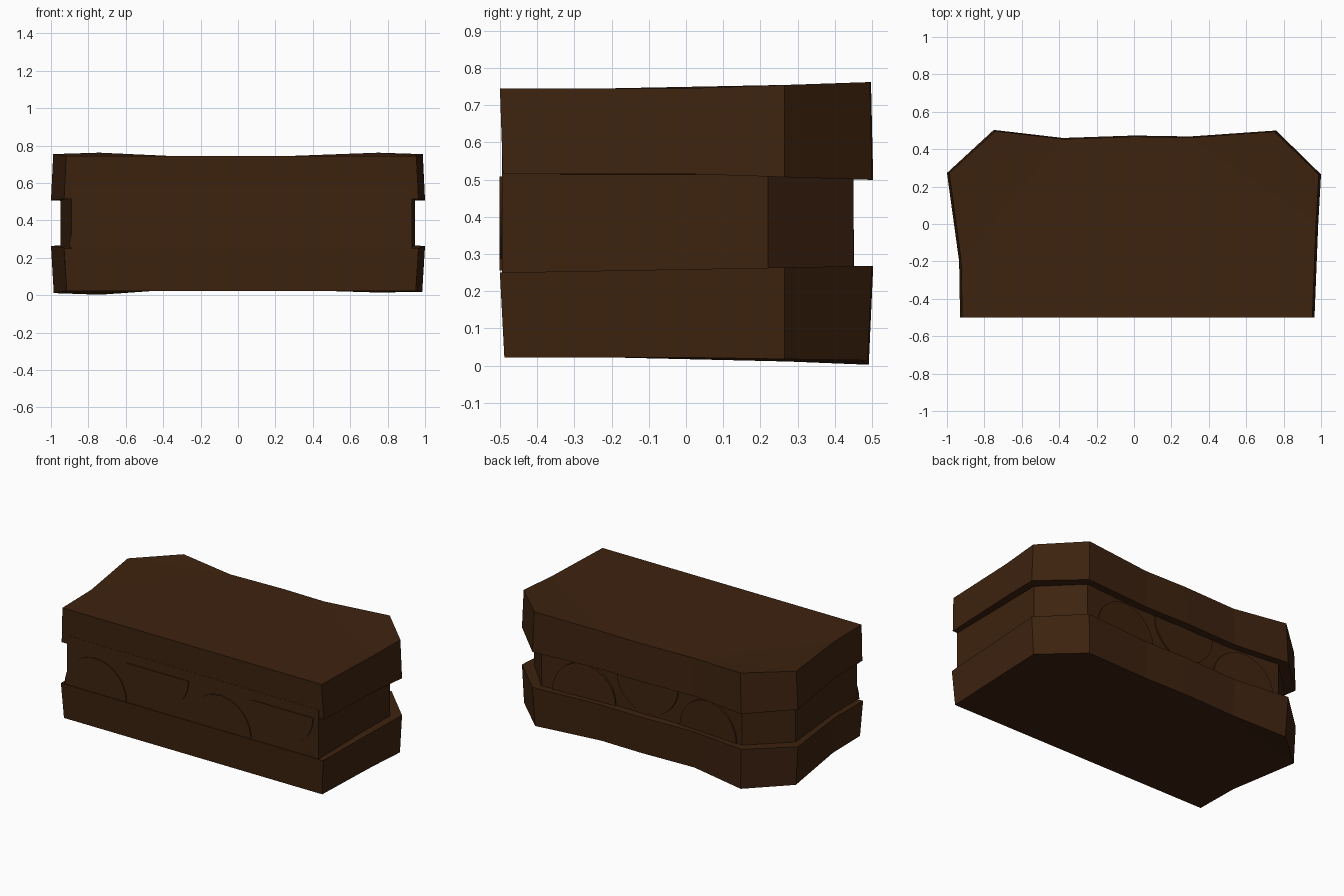
import bpy, bmesh, math
from mathutils import Matrix, Vector

cube = bpy.data.objects.get("Cube")
if cube:
    bpy.data.objects.remove(cube, do_unlink=True)

brown = bpy.data.materials.new("dark_brown")
brown.use_nodes = True
COLOR = (0.047, 0.0165, 0.0048, 1)
brown.diffuse_color = COLOR
bsdf = brown.node_tree.nodes["Principled BSDF"]
bsdf.inputs["Base Color"].default_value = COLOR
bsdf.inputs["Roughness"].default_value = 0.8


def finish(name, bm):
    bmesh.ops.recalc_face_normals(bm, faces=bm.faces)
    mesh = bpy.data.meshes.new(name)
    bm.to_mesh(mesh)
    bm.free()
    mesh.materials.append(brown)
    obj = bpy.data.objects.new(name, mesh)
    bpy.context.collection.objects.link(obj)
    return obj


def slab(name, low, high, low_z, high_z):
    """Join two outlines; each height is a function of x and y."""
    bm = bmesh.new()
    a = [bm.verts.new((x, y, low_z(x, y))) for x, y in low]
    b = [bm.verts.new((x, y, high_z(x, y))) for x, y in high]
    n = len(a)
    for i in range(n):
        j = (i + 1) % n
        bm.faces.new((a[i], a[j], b[j], b[i]))
    caps = [bm.faces.new(a[::-1]), bm.faces.new(b)]
    bmesh.ops.triangulate(bm, faces=caps)
    return finish(name, bm)


# Outline with a straight front, clipped rear corners and a hollow back
WIDE = [(-.93, -.5), (.965, -.5), (.985, .0), (1, .265), (.76, .5), (.3, .468),
        (0, .473), (-.38, .46), (-.75, .503), (-1, .273), (-.935, -.2)]
BAND = [(-.89, -.495), (.93, -.495), (.935, -.05), (.945, .22), (.73, .45), (.3, .418),
        (0, .423), (-.38, .412), (-.72, .45), (-.95, .225), (-.9, -.2)]


def taper(outline, sx, front, back):
    return [(x * sx, y + (front if y < -.4 else back if y > .4 else 0)) for x, y in outline]


def rear(y):
    return max(0, y) / .5


slab("bottom_slab", taper(WIDE, .985, .012, -.012), WIDE,
     lambda x, y: .022 - (.02 if x < -.6 else .008) * rear(y) * (abs(x) > .5) + .006 * (abs(x) < .5),
     lambda x, y: .25 + .018 * min(1, y + .5))
slab("middle_band", BAND, BAND, lambda x, y: .2, lambda x, y: .57)
slab("top_slab", taper(WIDE, 1, .008, 0), taper(WIDE, .988, 0, -.006),
     lambda x, y: .515 - .016 * rear(y),
     lambda x, y: .745 + .017 * rear(y) * (abs(x) > .5))


def half_disc(name, start, end, base_z, up, out):
    """Thin raised half disc spanning two points on a wall."""
    p, q = Vector((*start, base_z)), Vector((*end, base_z))
    centre, along = (p + q) / 2, (q - p) / 2
    rise = Vector((0, 0, along.length * (1 if up else -1)))
    bm = bmesh.new()
    steps = 20
    rim = [centre + along * math.cos(math.pi * i / steps) + rise * math.sin(math.pi * i / steps)
           for i in range(steps + 1)]
    face = bm.faces.new([bm.verts.new(v) for v in rim])
    moved = bmesh.ops.extrude_face_region(bm, geom=[face])["geom"]
    verts = [v for v in moved if isinstance(v, bmesh.types.BMVert)]
    bmesh.ops.translate(bm, verts=verts, vec=(0, out, 0))
    finish(name, bm)


# Alternating domes and bowls on the front
R = .222
for i in range(4):
    x = -.68 + .45 * i
    up = i % 2 == 0
    half_disc(f"front_half_disc_{i + 1}", (x - R, -.494), (x + R, -.494),
              .255 if up else .508, up, -.007)

# Rear ones follow the hollow back wall
for i, (xa, ya, xb, yb) in enumerate([(.65, .443, .21, .419), (.2, .421, -.24, .416),
                                      (-.25, .414, -.68, .443)]):
    up = i != 1
    half_disc(f"rear_half_disc_{i + 1}", (xa, ya - .004), (xb, yb - .004),
              .265 if up else .495, up, .013)
